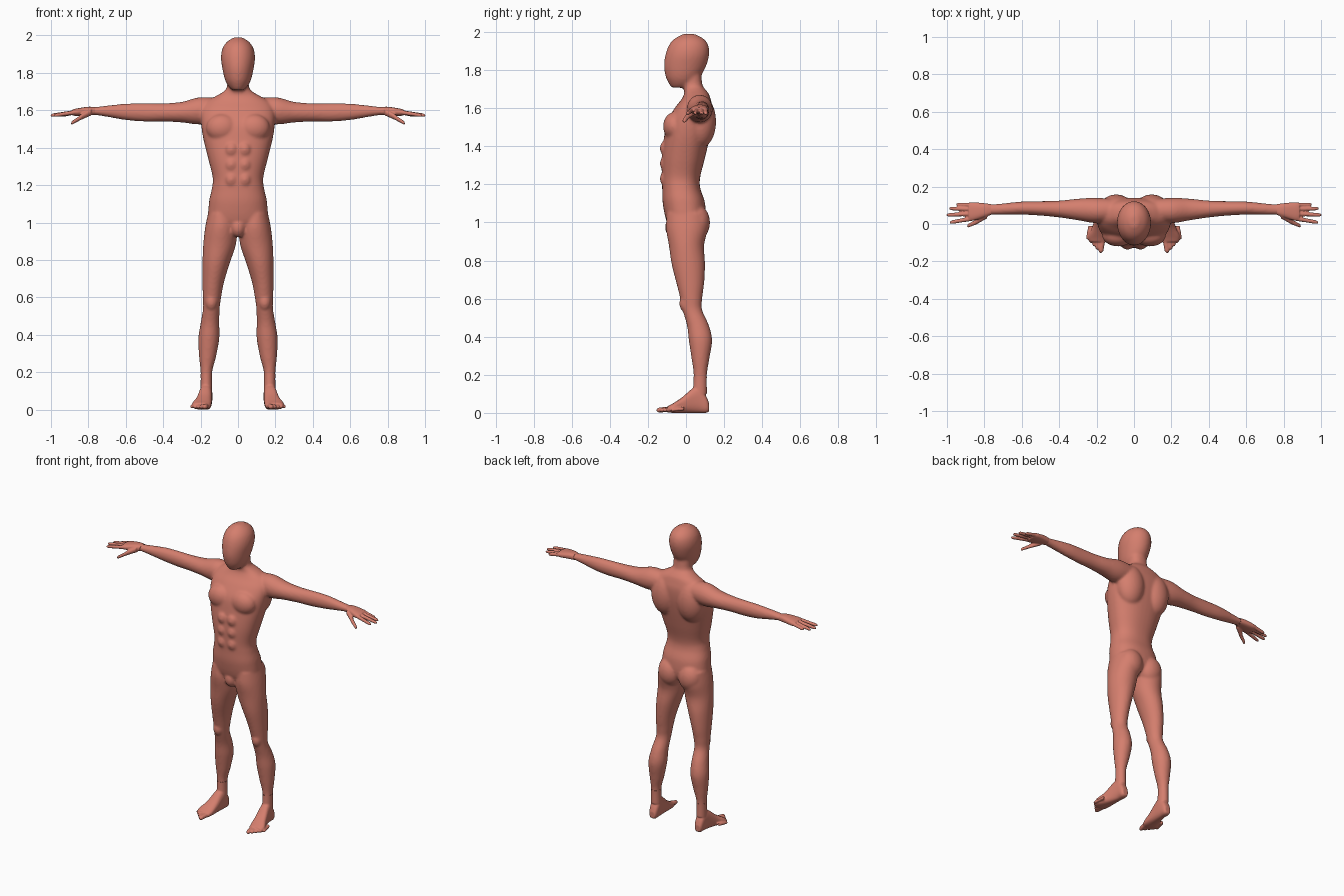
import bpy, bmesh, math
from mathutils import Vector, Matrix

cube = bpy.data.objects.get("Cube")
if cube:
    bpy.data.objects.remove(cube, do_unlink=True)

clay = bpy.data.materials.new("salmon_clay")
clay.use_nodes = True
colour = (.66, .21, .155, 1)
clay.diffuse_color = colour
clay.node_tree.nodes["Principled BSDF"].inputs["Base Color"].default_value = colour

X, Y, Z = range(3)


def catmull(a, b, c, d, t):
    return (b * 2 + (c - a) * t + (a * 2 - b * 5 + c * 4 - d) * t ** 2
            + (b * 3 - a - c * 3 + d) * t ** 3) / 2


def loft(bm, axis, rows, power=2, sides=40, steps=6):
    """Smooth closed tube; each row is (along, low, high, low, high)."""
    rows = [Vector(row) for row in rows]
    padded = [rows[0]] + rows + [rows[-1]]
    smooth = [catmull(*padded[i:i + 4], s / steps)
              for i in range(len(rows) - 1) for s in range(steps)] + [rows[-1]]
    first, second = [k for k in (X, Y, Z) if k != axis]
    rings = []
    for along, low_a, high_a, low_b, high_b in smooth:
        ring = []
        for k in range(sides):
            angle = math.tau * k / sides
            c, s = math.cos(angle), math.sin(angle)
            c = math.copysign(abs(c) ** (2 / power), c)
            s = math.copysign(abs(s) ** (2 / power), s)
            co = Vector((0, 0, 0))
            co[axis] = along
            co[first] = (low_a + high_a + (high_a - low_a) * c) / 2
            co[second] = (low_b + high_b + (high_b - low_b) * s) / 2
            ring.append(bm.verts.new(co))
        rings.append(ring)
    for lower, upper in zip(rings, rings[1:]):
        for k in range(sides):
            n = (k + 1) % sides
            bm.faces.new((lower[k], lower[n], upper[n], upper[k]))
    bm.faces.new(rings[0])
    bm.faces.new(rings[-1])


def centred(rows):
    return [(z, -w, w, front, back) for z, w, front, back in rows]


def blob(bm, centre, radii):
    bmesh.ops.create_uvsphere(bm, u_segments=32, v_segments=20, radius=1,
                              matrix=Matrix.Translation(centre) @ Matrix.Diagonal((*radii, 1)))


def digit(bm, axis, base, tip, thick, thin):
    """Finger or toe: a tapering tube with a rounded tip."""
    base, tip = Vector(base), Vector(tip)
    first, second = [k for k in (X, Y, Z) if k != axis]
    rows = []
    for t, scale in ((0, 1), (.5, 1), (.85, 1), (.95, .8), (1, .35)):
        p = base.lerp(tip, t)
        r = (thick + (thin - thick) * t) * scale
        rows.append((p[axis], p[first] - r, p[first] + r, p[second] - r, p[second] + r))
    loft(bm, axis, rows, sides=16, steps=3)


def mirror(bm):
    copy = bmesh.ops.duplicate(bm, geom=bm.verts[:] + bm.edges[:] + bm.faces[:])
    for item in copy["geom"]:
        if isinstance(item, bmesh.types.BMVert):
            item.co.x *= -1


def fuse(bm, voxel, rounds):
    """Merge overlapping forms into one smooth skin."""
    bmesh.ops.recalc_face_normals(bm, faces=bm.faces[:])
    mesh = bpy.data.meshes.new("skin")
    bm.to_mesh(mesh)
    bm.free()
    helper = bpy.data.objects.new("skin_helper", mesh)
    bpy.context.collection.objects.link(helper)
    remesh = helper.modifiers.new("merge", "REMESH")
    remesh.mode = "VOXEL"
    remesh.voxel_size = voxel
    relax = helper.modifiers.new("relax", "SMOOTH")
    relax.factor = .5
    relax.iterations = rounds
    graph = bpy.context.evaluated_depsgraph_get()
    skin = bpy.data.meshes.new_from_object(helper.evaluated_get(graph))
    bpy.data.objects.remove(helper, do_unlink=True)
    return skin


def cut_part(name, skin, cuts, flip=False):
    """Keep the skin on the positive side of every (point, normal) cut."""
    bm = bmesh.new()
    bm.from_mesh(skin)
    for point, normal in cuts:
        bmesh.ops.bisect_plane(bm, geom=bm.verts[:] + bm.edges[:] + bm.faces[:],
                               plane_co=point, plane_no=normal, clear_inner=True)
    if flip:
        bmesh.ops.scale(bm, vec=(-1, 1, 1), verts=bm.verts[:])
        bmesh.ops.reverse_faces(bm, faces=bm.faces[:])
    for face in bm.faces:
        face.smooth = True
        face.material_index = 0
    mesh = bpy.data.meshes.new(name)
    bm.to_mesh(mesh)
    bm.free()
    mesh.materials.clear()
    mesh.materials.append(clay)
    bpy.context.collection.objects.link(bpy.data.objects.new(name, mesh))


# Limb profiles
arm = [(.08, .02, .13, 1.55, 1.66), (.2, .005, .14, 1.525, 1.67), (.3, .02, .135, 1.535, 1.645),
       (.4, .035, .125, 1.54, 1.637), (.5, .045, .122, 1.54, 1.637), (.6, .05, .12, 1.548, 1.635),
       (.7, .05, .11, 1.565, 1.625), (.765, .05, .105, 1.575, 1.617), (.8, .045, .11, 1.575, 1.618)]
leg = [(1.05, .02, .16, -.1, .11), (.97, .005, .176, -.105, .115), (.88, .012, .186, -.09, .095),
       (.78, .045, .19, -.075, .1), (.68, .075, .19, -.05, .095), (.6, .09, .188, -.03, .085),
       (.54, .098, .187, -.018, .085), (.46, .1, .2, .005, .12), (.38, .1, .212, .015, .137),
       (.28, .118, .208, .03, .122), (.2, .138, .2, .04, .11), (.1, .138, .2, .035, .11)]

# Body forms: limbs and paired muscles first, then the centre line
body = bmesh.new()
loft(body, X, arm)
loft(body, Z, leg)
blob(body, (.085, -.06, 1.505), (.085, .06, .075))      # chest
blob(body, (.095, .075, 1.53), (.095, .083, .14))       # upper back
blob(body, (.075, .06, 1), (.078, .066, .09))           # buttock
blob(body, (.143, -.005, .575), (.032, .03, .045))      # kneecap
for z in (1.23, 1.31, 1.39):
    blob(body, (.035, -.105, z), (.036, .032, .042))    # abdomen
mirror(body)
blob(body, (0, -.065, .975), (.042, .045, .055))
loft(body, Z, centred([
    (.95, .05, -.06, .05), (1, .15, -.1, .1), (1.1, .156, -.122, .1), (1.18, .14, -.125, .075),
    (1.24, .135, -.127, .075), (1.34, .159, -.127, .1), (1.45, .186, -.115, .125),
    (1.53, .197, -.1, .138), (1.6, .197, -.06, .14), (1.645, .17, -.025, .13),
    (1.675, .12, -.01, .12), (1.695, .085, -.01, .105), (1.72, .06, -.015, .087),
    (1.78, .058, -.02, .08)]), power=2.3)
loft(body, Z, centred([
    (1.708, .03, -.075, .01), (1.73, .052, -.09, .05), (1.765, .07, -.106, .075),
    (1.82, .083, -.115, .105), (1.88, .091, -.108, .121), (1.93, .083, -.09, .117),
    (1.965, .06, -.06, .092), (1.99, .022, -.015, .045)]))
skin = fuse(body, .008, 6)

# Split the body at its seams
waist, ankle, neck = (0, 0, 1.1), (0, 0, .19), (0, -.03, 1.705)
up, down, left, right = (0, 0, 1), (0, 0, -1), (1, 0, 0), (-1, 0, 0)
shoulder, wrist = Vector((.195, 0, 0)), Vector((.765, 0, 0))
tilt = Vector((0, -.34, .94))
cut_part("head", skin, [(neck, tilt)])
cut_part("torso", skin, [(waist, up), (neck, -tilt), (shoulder, right), (-shoulder, left)])
cut_part("legs", skin, [(waist, down), (ankle, up)])
for name, flip in (("left", False), ("right", True)):
    cut_part(name + "_arm", skin, [(waist, up), (shoulder, left), (wrist, right)], flip)

# Hand: palm, four fingers and a thumb
hand = bmesh.new()
loft(hand, X, arm[-4:])
loft(hand, X, [(.76, .05, .105, 1.576, 1.616), (.8, .036, .111, 1.574, 1.619),
               (.86, .018, .116, 1.57, 1.61), (.885, .02, .113, 1.572, 1.604)], power=2.5)
for base_y, tip_y, reach in ((.03, .008, .986), (.055, .048, 1.003),
                             (.079, .083, .988), (.102, .104, .95)):
    digit(hand, X, (.86, base_y, 1.591), (reach, tip_y, 1.572), .0125, .0095)
digit(hand, X, (.785, .05, 1.592), (.85, .008, 1.558), .02, .014)
digit(hand, X, (.835, .015, 1.565), (.892, -.012, 1.53), .014, .01)
hand_skin = fuse(hand, .004, 3)

# Foot: heel to ball, then five toes turned outwards
foot = bmesh.new()
loft(foot, Z, leg[-3:])
loft(foot, Y, [(.121, .15, .188, .008, .05), (.105, .141, .197, 0, .09), (.07, .137, .202, 0, .14),
               (.03, .138, .21, 0, .125), (-.02, .14, .225, 0, .082), (-.065, .143, .245, 0, .052),
               (-.095, .15, .24, .002, .036)], power=2.6)
for i in range(5):
    size = .016 - .0015 * i
    digit(foot, Y, (.163 + .018 * i, -.05 + .01 * i, .022),
          (.178 + .018 * i, -.155 + .018 * i, .014), size, size * .8)
foot_skin = fuse(foot, .005, 3)

for name, flip in (("left", False), ("right", True)):
    cut_part(name + "_hand", hand_skin, [(wrist, left)], flip)
    cut_part(name + "_foot", foot_skin, [(ankle, down)], flip)
